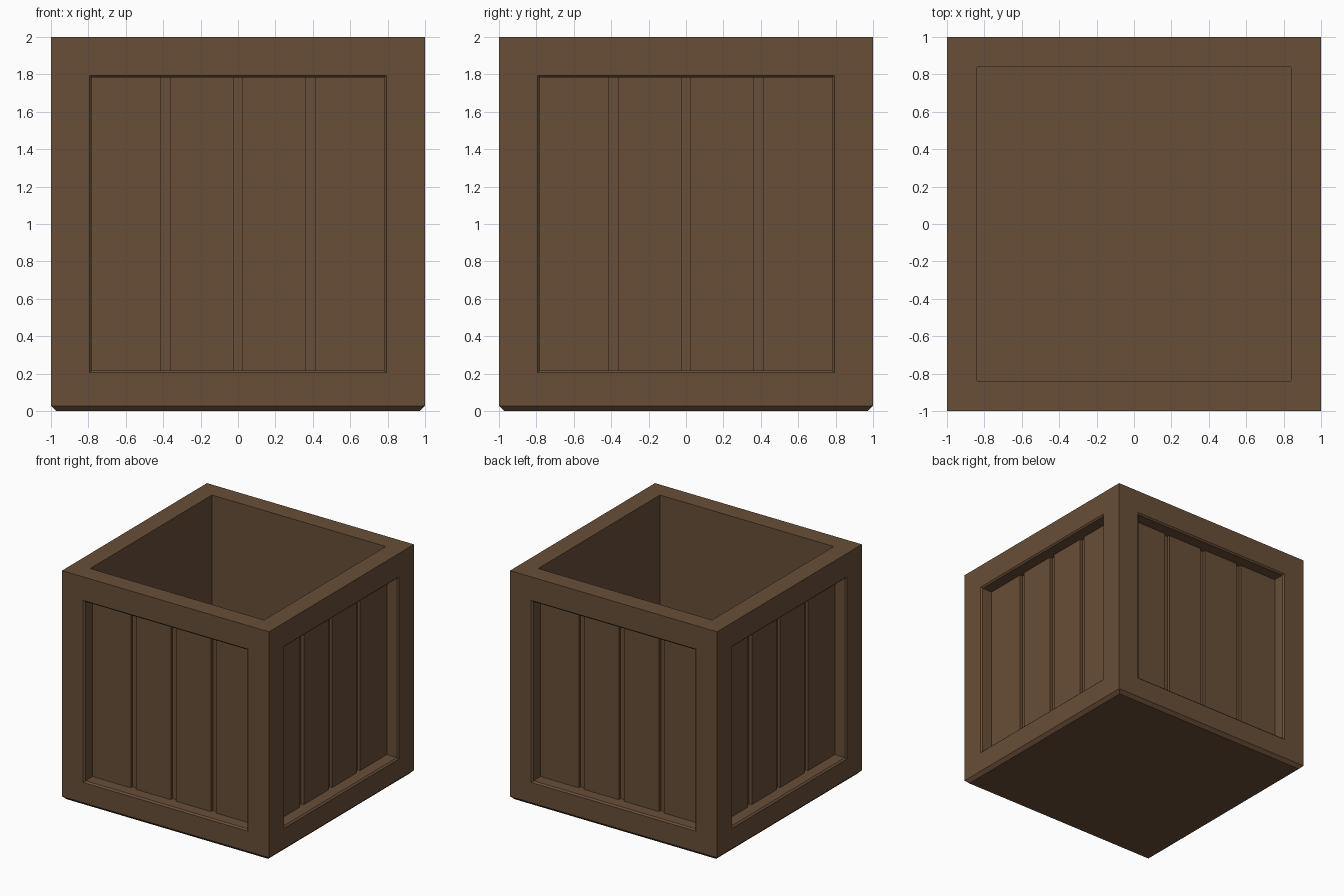
import bpy, bmesh
from math import pi
from mathutils import Matrix, Vector

old = bpy.data.objects.get("Cube")
if old:
    bpy.data.objects.remove(old, do_unlink=True)

# One brown wood colour
wood = bpy.data.materials.new("brown wood")
wood.use_nodes = True
colour = (0.14, 0.077, 0.04, 1)
wood.diffuse_color = colour
wood.node_tree.nodes["Principled BSDF"].inputs["Base Color"].default_value = colour

RIM = 0.16          # wall and floor thickness
FRAME = 0.205       # width of the frame boards
CHAMFER = 0.013     # small bevel around each panel opening
PLANK_FACE = 0.89   # distance of the plank fronts from the centre
GROOVE_FLOOR = 0.865


def finish(name, bm):
    bmesh.ops.recalc_face_normals(bm, faces=bm.faces)
    mesh = bpy.data.meshes.new(name)
    bm.to_mesh(mesh)
    bm.free()
    mesh.materials.append(wood)
    obj = bpy.data.objects.new(name, mesh)
    bpy.context.collection.objects.link(obj)
    return obj


def inset(bm, faces, width, depth):
    bmesh.ops.inset_individual(bm, faces=faces, thickness=width, depth=depth,
                               use_even_offset=True)


# Box body: framed recesses on four sides, hollow from the top
bm = bmesh.new()
bmesh.ops.create_cube(bm, size=2, matrix=Matrix.Translation((0, 0, 1)))
bm.normal_update()
sides = [f for f in bm.faces if abs(f.normal.z) < 0.5]
top = [f for f in bm.faces if f.normal.z > 0.5]
inset(bm, sides, FRAME, 0)
inset(bm, sides, CHAMFER, -CHAMFER)
inset(bm, sides, 0, GROOVE_FLOOR - 1 + CHAMFER)
inset(bm, top, RIM, 0)
inset(bm, top, 0, RIM - 2)

# Chamfered foot
foot = [e for e in bm.edges if all(v.co.z < 0.001 for v in e.verts)]
bmesh.ops.bevel(bm, geom=foot, offset=0.028, offset_type='OFFSET',
                segments=1, profile=0.5, affect='EDGES')
finish("box_body", bm)

# Four upright planks in each side recess, with open grooves between them
half = 1 - FRAME - CHAMFER
gap = 0.025
centres = (-0.388, 0, 0.388)
starts = [-half] + [c + gap for c in centres]
ends = [c - gap for c in centres] + [half]
for i, side in enumerate(("front", "left", "back", "right")):
    bm = bmesh.new()
    for a, b in zip(starts, ends):
        place = Matrix.Translation(((a + b) / 2, -(PLANK_FACE + GROOVE_FLOOR) / 2, 1))
        size = Matrix.Diagonal((b - a, PLANK_FACE - GROOVE_FLOOR, 2 * half, 1))
        bmesh.ops.create_cube(bm, size=1, matrix=place @ size)
    bm.normal_update()
    # The planks are seated on the recess, so their backs stay open
    backs = [f for f in bm.faces if f.normal.dot(Vector((0, 1, 0))) > 0.9]
    bmesh.ops.delete(bm, geom=backs, context='FACES_ONLY')
    obj = finish(side + "_planks", bm)
    obj.rotation_euler.z = i * pi / 2
